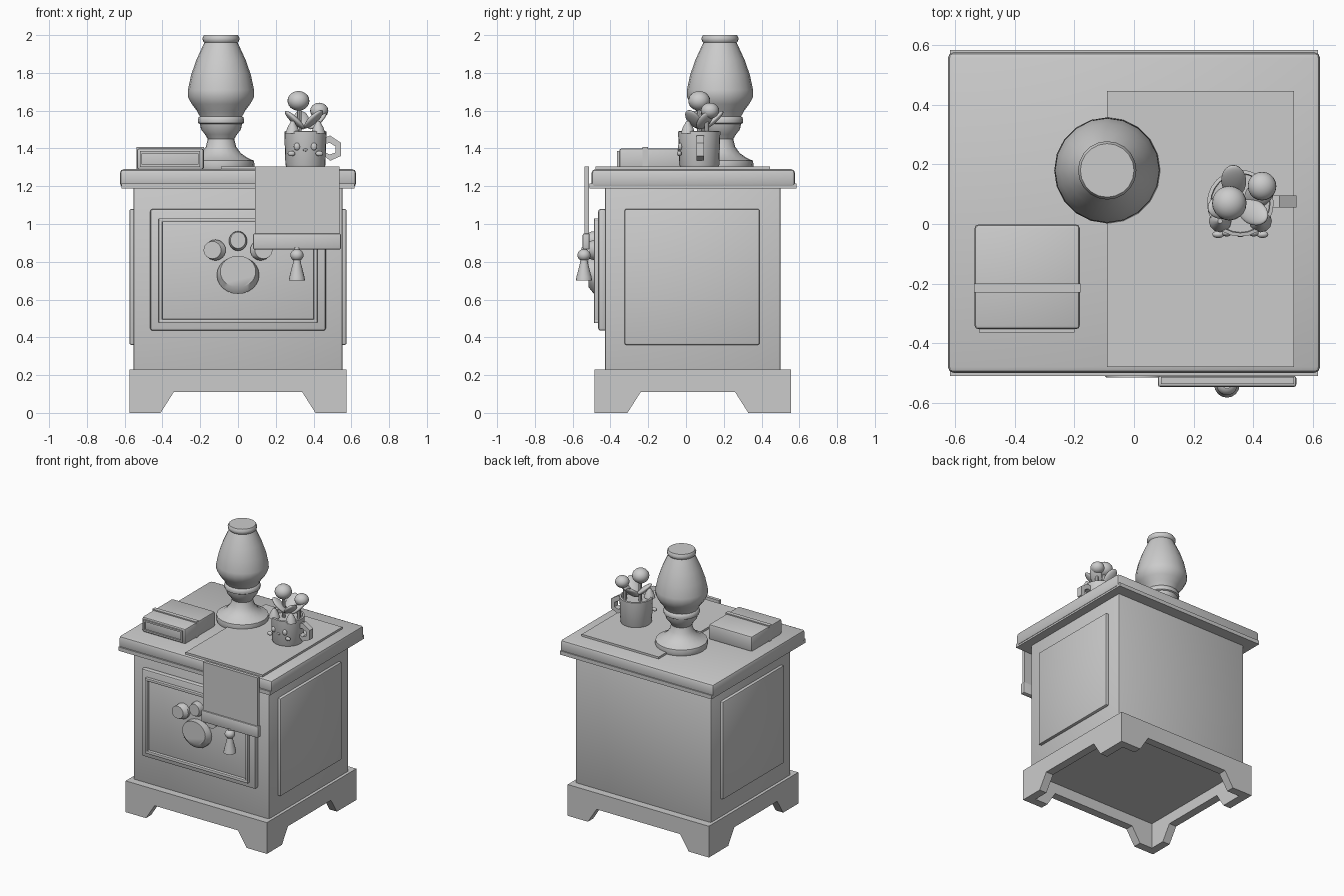
import bpy, bmesh, math
from mathutils import Vector

if "Cube" in bpy.data.objects:
    bpy.data.objects.remove(bpy.data.objects["Cube"])

mat = bpy.data.materials.new("plain grey")
mat.diffuse_color = (0.6, 0.6, 0.6, 1)
mat.use_nodes = True
mat.node_tree.nodes["Principled BSDF"].inputs["Base Color"].default_value = mat.diffuse_color


def finish(ob, name, smooth=False):
    ob.name = name
    ob.data.materials.clear()
    ob.data.materials.append(mat)
    if smooth:
        bpy.ops.object.select_all(action='DESELECT')
        ob.select_set(True)
        bpy.context.view_layer.objects.active = ob
        bpy.ops.object.shade_smooth_by_angle(angle=math.radians(40))
    return ob


def mesh(name, bm, smooth=False):
    bmesh.ops.recalc_face_normals(bm, faces=bm.faces)
    me = bpy.data.meshes.new(name)
    bm.to_mesh(me)
    bm.free()
    ob = bpy.data.objects.new(name, me)
    bpy.context.collection.objects.link(ob)
    return finish(ob, name, smooth)


def box(name, x0, x1, y0, y1, z0, z1, bevel=0):
    bm = bmesh.new()
    bmesh.ops.create_cube(bm, size=1)
    for v in bm.verts:
        v.co = Vector(((x0 + x1) / 2 + v.co.x * (x1 - x0),
                       (y0 + y1) / 2 + v.co.y * (y1 - y0),
                       (z0 + z1) / 2 + v.co.z * (z1 - z0)))
    if bevel:
        bmesh.ops.bevel(bm, geom=bm.edges[:], offset=bevel, segments=2,
                        profile=0.5, affect='EDGES')
    return mesh(name, bm, bool(bevel))


def lathe(name, profile, x, y, sides=24):
    bm = bmesh.new()
    rings = []
    for r, z in profile:
        rings.append([bm.verts.new((x + r * math.cos(2 * math.pi * i / sides),
                                    y + r * math.sin(2 * math.pi * i / sides), z))
                      for i in range(sides)])
    for a, b in zip(rings, rings[1:]):
        for i in range(sides):
            j = (i + 1) % sides
            bm.faces.new((a[i], a[j], b[j], b[i]))
    bm.faces.new(rings[0])
    bm.faces.new(rings[-1])
    return mesh(name, bm, True)


def ball(name, loc, scale, rot=(0, 0, 0)):
    bpy.ops.mesh.primitive_uv_sphere_add(segments=20, ring_count=12, location=loc, rotation=rot)
    ob = bpy.context.object
    ob.scale = scale
    return finish(ob, name, True)


def pad(name, x, z, rx, rz, y_back, y_front, dx=0, dz=0):
    # elliptical paw pad whose front face is smaller and shifted
    bm = bmesh.new()
    n = 24
    rings = []
    for y, k, s in ((y_back, 1, 0), ((y_back + y_front) / 2, 1, 0), (y_front, 0.84, 1)):
        rings.append([bm.verts.new((x + s * dx + k * rx * math.cos(2 * math.pi * i / n), y,
                                    z + s * dz + k * rz * math.sin(2 * math.pi * i / n)))
                      for i in range(n)])
    for a, b in zip(rings, rings[1:]):
        for i in range(n):
            j = (i + 1) % n
            bm.faces.new((a[i], a[j], b[j], b[i]))
    bm.faces.new(rings[0])
    bm.faces.new(rings[-1])
    mesh(name, bm, True)


# Base: four mitred boards with cut-out arches
BX0, BX1, BY0, BY1, T = -0.575, 0.575, -0.485, 0.555, 0.06


def board(name, a, b, foot_a, foot_b, place):
    pts = [(a, 0), (foot_a, 0), (foot_a + 0.07, 0.11), (foot_b - 0.07, 0.11),
           (foot_b, 0), (b, 0), (b, 0.23), (a, 0.23)]
    bm = bmesh.new()
    outer = [bm.verts.new(place(u, 0, z)) for u, z in pts]
    inner = [bm.verts.new(place(min(max(u, a + T), b - T), T, z)) for u, z in pts]
    bm.faces.new(outer)
    bm.faces.new(inner)
    for i in range(8):
        j = (i + 1) % 8
        bm.faces.new((outer[i], outer[j], inner[j], inner[i]))
    mesh(name, bm)


board("base_front", BX0, BX1, -0.41, 0.41, lambda u, d, z: (u, BY0 + d, z))
board("base_back", BX0, BX1, -0.41, 0.41, lambda u, d, z: (u, BY1 - d, z))
board("base_left", BY0, BY1, -0.31, 0.33, lambda u, d, z: (BX0 + d, u, z))
board("base_right", BY0, BY1, -0.31, 0.33, lambda u, d, z: (BX1 - d, u, z))
box("base_floor", -0.53, 0.53, -0.44, 0.51, 0.19, 0.229)

# Cabinet and top
box("cabinet_body", -0.553, 0.553, -0.43, 0.5, 0.2, 1.2, 0.012)
box("top_moulding", -0.617, 0.617, -0.51, 0.585, 1.187, 1.215)
box("top_slab", -0.625, 0.625, -0.5, 0.577, 1.195, 1.29, 0.02)
for side, s in (("left", -1), ("right", 1)):
    box("side_panel_" + side, *sorted((s * 0.54, s * 0.575)), -0.325, 0.39, 0.36, 1.08, 0.01)

# Front door with thin raised frame
box("door", -0.465, 0.465, -0.465, -0.42, 0.435, 1.08, 0.014)
for z0, z1 in ((0.475, 0.497), (1.01, 1.03)):
    box("door_frame_rail", -0.42, 0.42, -0.487, -0.455, z0, z1, 0.005)
for s in (-1, 1):
    box("door_frame_stile", *sorted((s * 0.4, s * 0.42)), -0.487, -0.455, 0.475, 1.03, 0.005)

# Paw emblem
pad("paw_palm", 0, 0.73, 0.112, 0.1, -0.46, -0.515, 0, 0.018)
pad("paw_toe_middle", 0, 0.91, 0.048, 0.052, -0.46, -0.51, 0, 0.004)
for s in (-1, 1):
    pad("paw_toe_outer", s * 0.12, 0.862, 0.055, 0.055, -0.46, -0.51, s * 0.016, 0)

# Cloth runner with hanging end, hem and tassel
box("runner_top", -0.09, 0.537, -0.48, 0.446, 1.285, 1.305)
box("runner_drop", 0.09, 0.537, -0.538, -0.514, 0.93, 1.305)
box("runner_hem", 0.08, 0.545, -0.547, -0.51, 0.865, 0.95, 0.008)
lathe("tassel_skirt", [(0.043, 0.70), (0.04, 0.72), (0.022, 0.79), (0.017, 0.83)], 0.312, -0.54, 16)
ball("tassel_knot", (0.312, -0.54, 0.835), (0.035, 0.035, 0.032))
lathe("tassel_cord", [(0.014, 0.85), (0.014, 0.875)], 0.312, -0.54, 10)

# Small box with a framed front and a strap
box("box_body", -0.535, -0.182, -0.353, -0.002, 1.288, 1.4, 0.012)
box("box_strap", -0.537, -0.18, -0.23, -0.2, 1.29, 1.408)
for z0, z1 in ((1.302, 1.314), (1.374, 1.386)):
    box("box_frame_rail", -0.52, -0.2, -0.364, -0.35, z0, z1)
for x in (-0.52, -0.212):
    box("box_frame_stile", x, x + 0.012, -0.364, -0.35, 1.302, 1.386)

# Lamp
lathe("lamp", [(0.172, 1.29), (0.178, 1.31), (0.174, 1.335), (0.14, 1.35), (0.105, 1.375),
               (0.08, 1.41), (0.07, 1.45), (0.085, 1.475), (0.105, 1.5), (0.112, 1.53),
               (0.121, 1.535), (0.123, 1.55), (0.118, 1.565), (0.112, 1.57), (0.128, 1.6),
               (0.155, 1.635), (0.176, 1.675), (0.175, 1.71), (0.158, 1.79), (0.13, 1.87),
               (0.1, 1.935), (0.088, 1.96), (0.096, 1.968), (0.098, 1.985), (0.09, 2.0)],
      -0.09, 0.18, 20)

# Mug
CX, CY = 0.357, 0.07
lathe("mug", [(0.1, 1.3), (0.106, 1.312), (0.112, 1.49), (0.1, 1.492), (0.098, 1.465)], CX, CY)

# Mug handle: angular bent bar
path = [(0.45, 1.455), (0.488, 1.468), (0.545, 1.43), (0.545, 1.36), (0.488, 1.335), (0.45, 1.365)]
hole = [(0.45, 1.42), (0.485, 1.43), (0.515, 1.412), (0.515, 1.378), (0.485, 1.368), (0.45, 1.385)]
bm = bmesh.new()
rows = [[bm.verts.new((p[0], y, p[1])) for p, y in
         ((o, 0.055), (o, 0.095), (i, 0.095), (i, 0.055))] for o, i in zip(path, hole)]
for a, b in zip(rows, rows[1:]):
    for k in range(4):
        m = (k + 1) % 4
        bm.faces.new((a[k], a[m], b[m], b[k]))
bm.faces.new(rows[0])
bm.faces.new(rows[-1])
mesh("mug_handle", bm)

# Mug face and ears
for s in (-1, 1):
    ball("mug_eye", (CX + s * 0.045, CY - 0.1, 1.41), (0.017, 0.012, 0.02))
    ball("mug_cheek", (CX + s * 0.074, CY - 0.105, 1.373), (0.02, 0.012, 0.014))
    lathe("mug_ear", [(0.038, 1.478), (0.028, 1.51), (0.008, 1.545)], CX + s * 0.068, CY - 0.06, 12)
ball("mug_mouth", (CX, CY - 0.108, 1.392), (0.012, 0.006, 0.007))

# Sprouts: stems, leaves and round blossoms
lathe("stem_tall", [(0.012, 1.46), (0.012, 1.62)], 0.325, 0.07, 8)
lathe("stem_short", [(0.012, 1.46), (0.012, 1.57)], 0.42, 0.11, 8)
ball("blossom_tall", (0.32, 0.07, 1.652), (0.058, 0.058, 0.052))
ball("blossom_short", (0.43, 0.127, 1.6), (0.048, 0.048, 0.042))
for x, y, z, turn in ((0.30, 0.06, 1.55, 195), (0.40, 0.04, 1.555, -30),
                      (0.335, 0.145, 1.55, 95), (0.42, 0.10, 1.55, 35)):
    ball("leaf", (x, y, z), (0.07, 0.042, 0.018), (0, math.radians(-42), math.radians(turn)))
